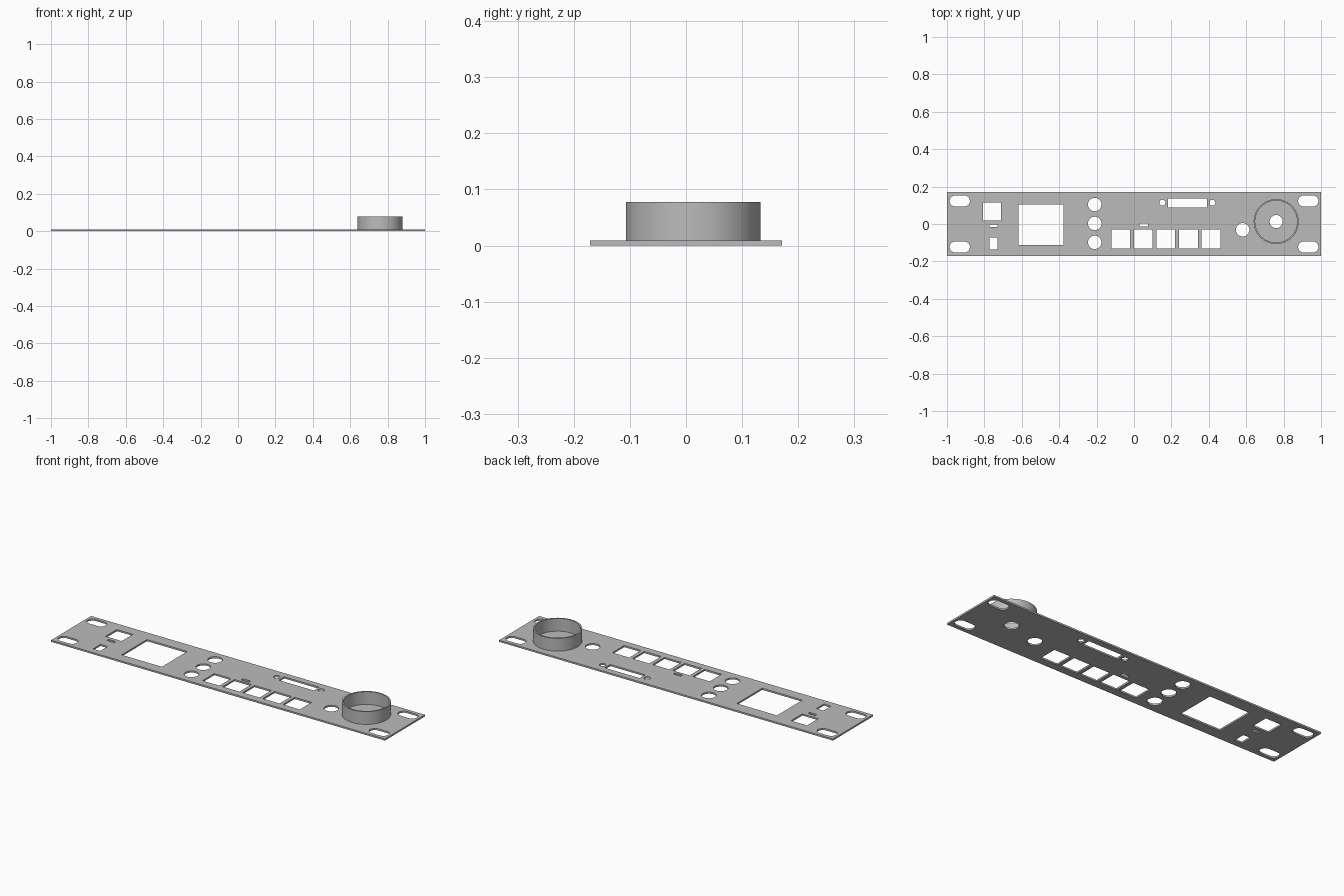
import bpy, math

if "Cube" in bpy.data.objects:
    bpy.data.objects.remove(bpy.data.objects["Cube"])

steel = bpy.data.materials.new("grey metal")
steel.diffuse_color = (0.5, 0.5, 0.5, 1)
steel.use_nodes = True
steel.node_tree.nodes["Principled BSDF"].inputs["Base Color"].default_value = steel.diffuse_color

T = 0.009           # plate thickness
TOP = 0.078         # collar height
DIAL = (0.76, 0.013)


def rect(cx, cy, w, h):
    return [(cx + sx * w / 2, cy + sy * h / 2)
            for sx, sy in ((-1, -1), (1, -1), (1, 1), (-1, 1))]


def circle(cx, cy, r, n=48):
    return [(cx + r * math.cos(2 * math.pi * i / n),
             cy + r * math.sin(2 * math.pi * i / n)) for i in range(n)]


def slot(cx, cy, length, r, n=16):
    pts = []
    for side, start in ((1, -math.pi / 2), (-1, math.pi / 2)):
        for i in range(n + 1):
            a = start + math.pi * i / n
            pts.append((cx + side * (length / 2 - r) + r * math.cos(a),
                        cy + r * math.sin(a)))
    return pts


def sheet(name, outlines, z0, z1):
    """Filled flat outline with holes, extruded from z0 to z1."""
    cu = bpy.data.curves.new(name, 'CURVE')
    cu.dimensions = '2D'
    cu.fill_mode = 'BOTH'
    cu.extrude = (z1 - z0) / 2
    for pts in outlines:
        sp = cu.splines.new('POLY')
        sp.points.add(len(pts) - 1)
        for p, (x, y) in zip(sp.points, pts):
            p.co = (x, y, 0, 1)
        sp.use_cyclic_u = True
    ob = bpy.data.objects.new(name, cu)
    ob.location.z = (z0 + z1) / 2
    bpy.context.collection.objects.link(ob)
    bpy.ops.object.select_all(action='DESELECT')
    ob.select_set(True)
    bpy.context.view_layer.objects.active = ob
    bpy.ops.object.convert(target='MESH')
    ob = bpy.context.object
    ob.data.materials.clear()
    ob.data.materials.append(steel)
    # weld the caps to the walls
    bpy.ops.object.mode_set(mode='EDIT')
    bpy.ops.mesh.select_all(action='SELECT')
    bpy.ops.mesh.remove_doubles(threshold=0.00005)
    bpy.ops.mesh.normals_make_consistent(inside=False)
    bpy.ops.object.mode_set(mode='OBJECT')
    bpy.ops.object.shade_smooth_by_angle(angle=math.radians(30))
    return ob


panel = [rect(0, 0, 2, 0.343)]
# rack mounting slots
panel += [slot(sx * 0.932, sy * 0.123, 0.109, 0.029) for sx in (-1, 1) for sy in (-1, 1)]
# left-hand sockets and display window
panel += [rect(-0.758, 0.067, 0.096, 0.096), rect(-0.752, -0.009, 0.043, 0.014),
          rect(-0.752, -0.104, 0.043, 0.064), rect(-0.498, -0.004, 0.241, 0.217)]
# column of round holes, lone round hole, dial shaft hole
panel += [circle(-0.21, y, 0.036) for y in (0.104, 0.003, -0.098)]
panel += [circle(0.581, -0.031, 0.036), circle(*DIAL, 0.035)]
# row of square button openings with indicator slit
panel += [rect(-0.071 + 0.1205 * i, -0.08, 0.101, 0.101) for i in range(5)]
panel += [rect(0.052, -0.006, 0.046, 0.016)]
# connector opening with screw holes
panel += [rect(0.286, 0.113, 0.209, 0.047)]
panel += [circle(x, 0.114, 0.016, 32) for x in (0.152, 0.419)]

sheet("front_panel", panel, 0, T)
sheet("dial_collar", [circle(*DIAL, 0.12, 96), circle(*DIAL, 0.112, 96)], T, TOP)
